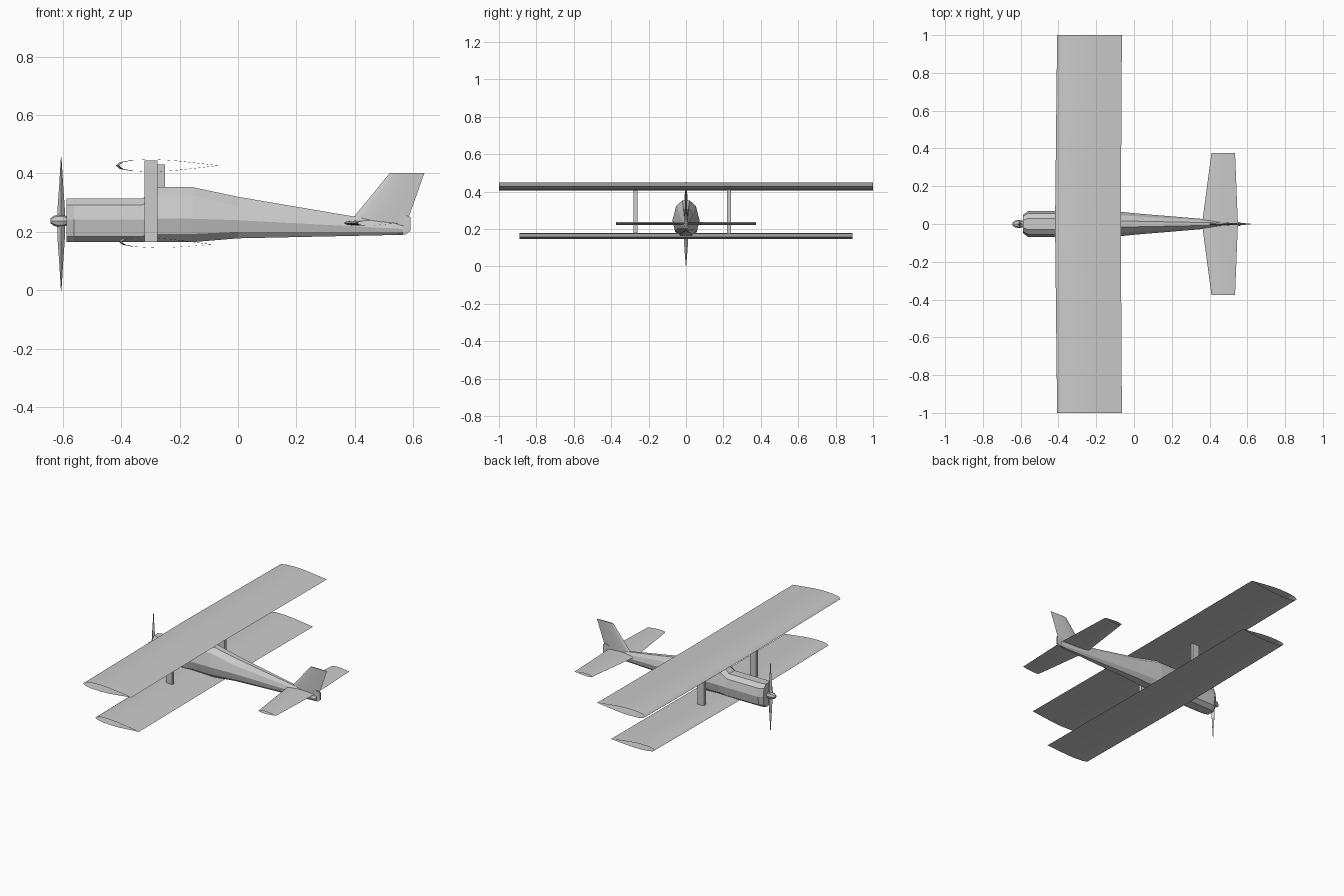
import bpy, bmesh, math

cube = bpy.data.objects.get("Cube")
if cube:
    bpy.data.objects.remove(cube, do_unlink=True)

grey = bpy.data.materials.new("plain_grey")
grey.use_nodes = True
grey.diffuse_color = (0.6, 0.6, 0.6, 1)
grey.node_tree.nodes["Principled BSDF"].inputs["Base Color"].default_value = (0.6, 0.6, 0.6, 1)


def loft(name, rings, caps=True, smooth=False):
    """Skin a row of closed rings, each with the same number of points."""
    bm = bmesh.new()
    rows = [[bm.verts.new(p) for p in ring] for ring in rings]
    n = len(rows[0])
    for a, b in zip(rows, rows[1:]):
        for i in range(n):
            j = (i + 1) % n
            bm.faces.new((a[i], a[j], b[j], b[i]))
    if caps:
        bm.faces.new(rows[0])
        bm.faces.new(rows[-1])
    bmesh.ops.recalc_face_normals(bm, faces=bm.faces)
    mesh = bpy.data.meshes.new(name)
    bm.to_mesh(mesh)
    bm.free()
    mesh.materials.append(grey)
    obj = bpy.data.objects.new(name, mesh)
    bpy.context.collection.objects.link(obj)
    if smooth:
        bpy.ops.object.select_all(action="DESELECT")
        obj.select_set(True)
        bpy.context.view_layer.objects.active = obj
        bpy.ops.object.shade_smooth_by_angle(angle=math.radians(30))
    return obj


# Lens section: (fraction of chord, fraction of half thickness)
LENS = [(0.04, 0.55), (0.15, 0.88), (0.35, 1), (0.55, 0.83), (0.78, 0.42)]


def lens(lead, trail, thick):
    """Closed lens outline as (x, offset) pairs."""
    at = lambda f: lead + (trail - lead) * f
    upper = [(at(f), thick * t) for f, t in LENS]
    return [(lead, 0)] + upper + [(trail, 0)] + [(x, -t) for x, t in reversed(upper)]


def wing(name, sections, tilt=0.0):
    """Mirrored wing, open at the tips; sections run (y, z, lead, trail, thick)."""
    mirrored = [(-s[0],) + s[1:] for s in reversed(sections) if s[0] > 0]
    rings = [[(x, y, z + t - tilt * (x - lead)) for x, t in lens(lead, trail, thick)]
             for y, z, lead, trail, thick in mirrored + sections]
    return loft(name, rings, caps=False, smooth=True)


wing("upper_wing", [(0, 0.427, -0.418, -0.07, 0.021), (1, 0.427, -0.407, -0.064, 0.021)])
wing("lower_wing", [(0, 0.166, -0.408, -0.092, 0.017), (0.89, 0.166, -0.398, -0.086, 0.017)], 0.03)
wing("tailplane", [(0, 0.23, 0.36, 0.55, 0.009), (0.375, 0.23, 0.41, 0.535, 0.008)])

# Tail fin, thinning towards the top
loft("tail_fin", [[(x, t, z) for x, t in lens(lead, trail, thick)]
                  for z, lead, trail, thick in [(0.225, 0.375, 0.575, 0.009),
                                                (0.402, 0.52, 0.638, 0.004)]], smooth=True)


def section(x, half):
    """Ten-sided ring from a half outline running top to bottom."""
    return [(x, y, z) for y, z in half] + [(x, -y, z) for y, z in reversed(half)]


# Fuselage: engine cowl, cabin and tail boom
cowl = [(0.028, 0.314), (0.056, 0.292), (0.068, 0.242), (0.058, 0.185), (0.03, 0.165)]
nose = [(y * 0.72, z) for y, z in cowl]
cabin = [(0.02, 0.353), (0.052, 0.325), (0.073, 0.245), (0.06, 0.193), (0.03, 0.165)]
boom = [(0.015, 0.32), (0.042, 0.287), (0.057, 0.24), (0.048, 0.2), (0.024, 0.178)]
stern = [(0.004, 0.224), (0.008, 0.218), (0.01, 0.21), (0.008, 0.2), (0.004, 0.19)]
loft("engine_cowl", [section(-0.587, nose), section(-0.562, cowl), section(-0.325, cowl)])
loft("cabin", [section(-0.328, cowl), section(-0.275, cabin), section(-0.155, cabin)])
loft("tail_boom", [section(-0.155, cabin), section(0, boom), section(0.565, stern)])

# Rudder foot behind the boom
foot = [(0.545, 0.191), (0.575, 0.192), (0.59, 0.203), (0.59, 0.25), (0.57, 0.26), (0.545, 0.25)]
loft("rudder_foot", [[(x, y, z) for x, z in foot] for y in (-0.006, 0.006)])


# Wing struts
def strut(name, x0, x1, y, z0, z1):
    half = 0.01
    base = [(x0, y - half), (x1, y - half), (x1, y + half), (x0, y + half)]
    loft(name, [[(px, py, z) for px, py in base] for z in (z0, z1)])


strut("right_strut", -0.32, -0.275, -0.27, 0.165, 0.444)
strut("left_strut", -0.297, -0.25, 0.23, 0.165, 0.43)

# Propeller: slim diamond blades above and below the hub
HUB = 0.228
half_blade = [(0.228, 0.001, 0.001), (0.13, 0.007, 0.009), (0.06, 0.012, 0.013)]
stations = [(-d, a, b) for d, a, b in half_blade] + [(0, 0.014, 0.013)]
stations += [(d, a, b) for d, a, b in reversed(half_blade)]
loft("propeller", [[(-0.605 + a, 0, HUB + d), (-0.605, b, HUB + d),
                    (-0.605 - a, 0, HUB + d), (-0.605, -b, HUB + d)] for d, a, b in stations])

# Spinner and shaft
angles = [math.tau * i / 8 for i in range(8)]
loft("spinner", [[(x, r * math.cos(a), 0.238 + r * math.sin(a)) for a in angles]
                 for x, r in [(-0.642, 0.008), (-0.63, 0.017), (-0.612, 0.022),
                              (-0.598, 0.02), (-0.58, 0.014)]])
